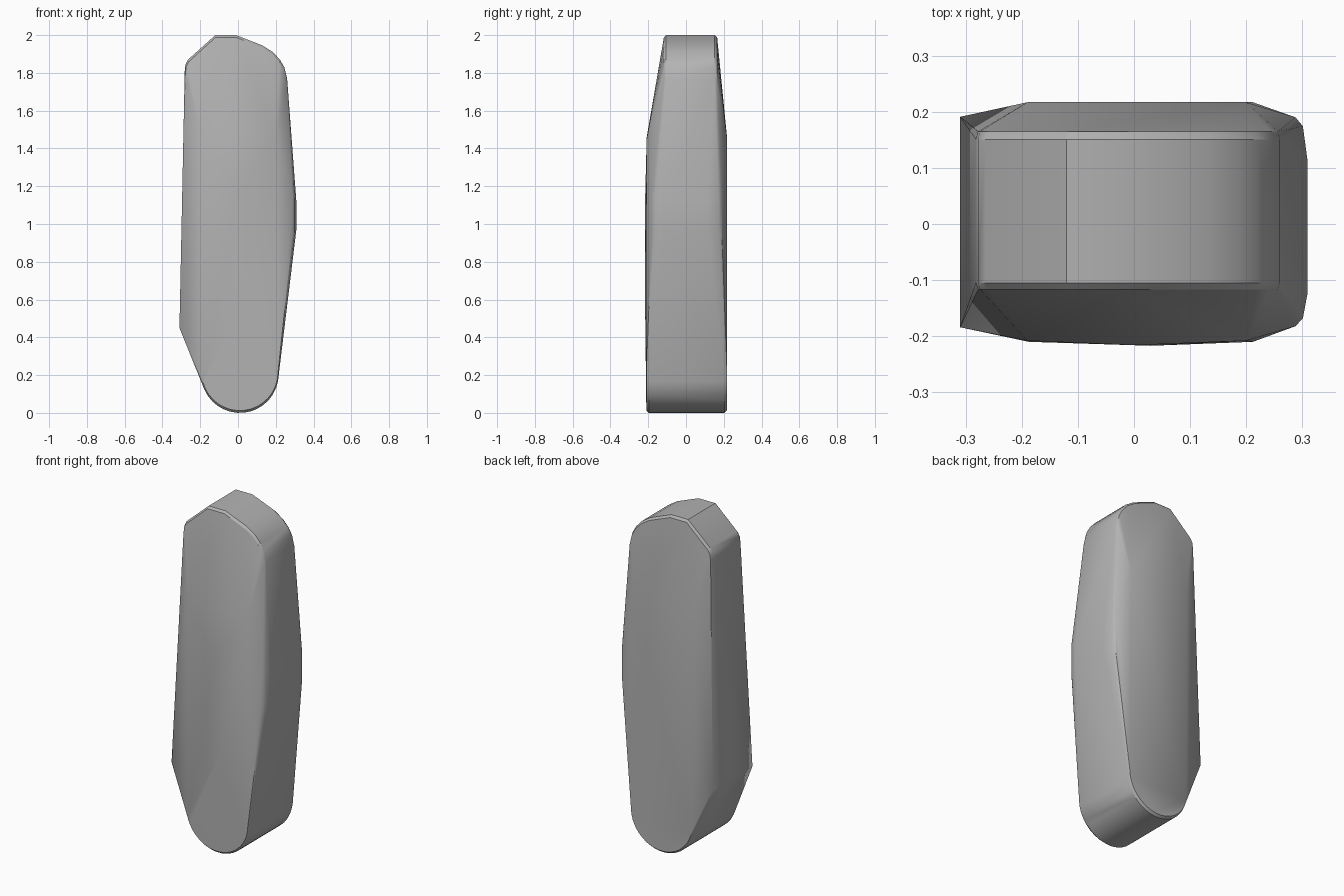
import bpy
import bmesh
import math

cube = bpy.data.objects.get("Cube")
if cube:
    bpy.data.objects.remove(cube, do_unlink=True)

stone = bpy.data.materials.new("stone grey")
stone.use_nodes = True
GREY = (0.45, 0.45, 0.45, 1)
stone.diffuse_color = GREY
stone.node_tree.nodes["Principled BSDF"].inputs["Base Color"].default_value = GREY

points = []


def across(outline, front, back, inset=0.0):
    """Place an (x, z) outline at a front and a back depth."""
    for x, z in outline:
        pull = 1 - inset / math.hypot(x, z - 1)
        for y in (front, back):
            points.append((x * pull, y, 1 + (z - 1) * pull))


# Narrow crown with a chipped left shoulder and a rounded right one
crown = [(-0.282, 1.81), (-0.278, 1.845), (-0.265, 1.87), (-0.12, 2.0), (-0.01, 2.0)]
crown += [(0.13, 1.945), (0.185, 1.91), (0.222, 1.87), (0.245, 1.83), (0.26, 1.77)]
across(crown, -0.105, 0.151)
across(crown, -0.117, 0.165, inset=0.012)

# Round foot with a small worn edge
foot = []
for i in range(17):
    a = math.pi * (1.07 + 0.93 * i / 16)
    foot.append((0.01 + 0.205 * math.cos(a), 0.205 + 0.205 * math.sin(a)))
across(foot, -0.197, 0.203)
across(foot, -0.210, 0.217, inset=0.012)

# Broad faces, side ridges and the widest points of the body
across([(-0.19, 1.46), (0.2, 1.45)], -0.208, 0.217)
across([(-0.31, 0.45)], -0.184, 0.191)
across([(0.309, 1.12), (0.309, 0.97)], -0.125, 0.115)
across([(0.301, 1.13), (0.301, 0.96)], -0.168, 0.174)
across([(0.288, 1.15), (0.288, 0.94)], -0.182, 0.19)
points += [(0.0, -0.216, 1.15), (0.03, -0.217, 0.6)]

# Wrap the points in one solid
mesh = bpy.data.meshes.new("standing_stone")
bm = bmesh.new()
for p in points:
    bm.verts.new(p)
hull = bmesh.ops.convex_hull(bm, input=bm.verts[:])
loose = [v for v in bm.verts if not v.link_faces]
bmesh.ops.delete(bm, geom=loose, context='VERTS')
bmesh.ops.dissolve_limit(bm, angle_limit=math.radians(0.5), verts=bm.verts[:], edges=bm.edges[:])
bmesh.ops.recalc_face_normals(bm, faces=bm.faces[:])
bm.to_mesh(mesh)
bm.free()

body = bpy.data.objects.new("standing_stone", mesh)
bpy.context.collection.objects.link(body)
mesh.materials.append(stone)
bpy.ops.object.select_all(action='DESELECT')
body.select_set(True)
bpy.context.view_layer.objects.active = body
bpy.ops.object.shade_smooth_by_angle(angle=math.radians(30))
